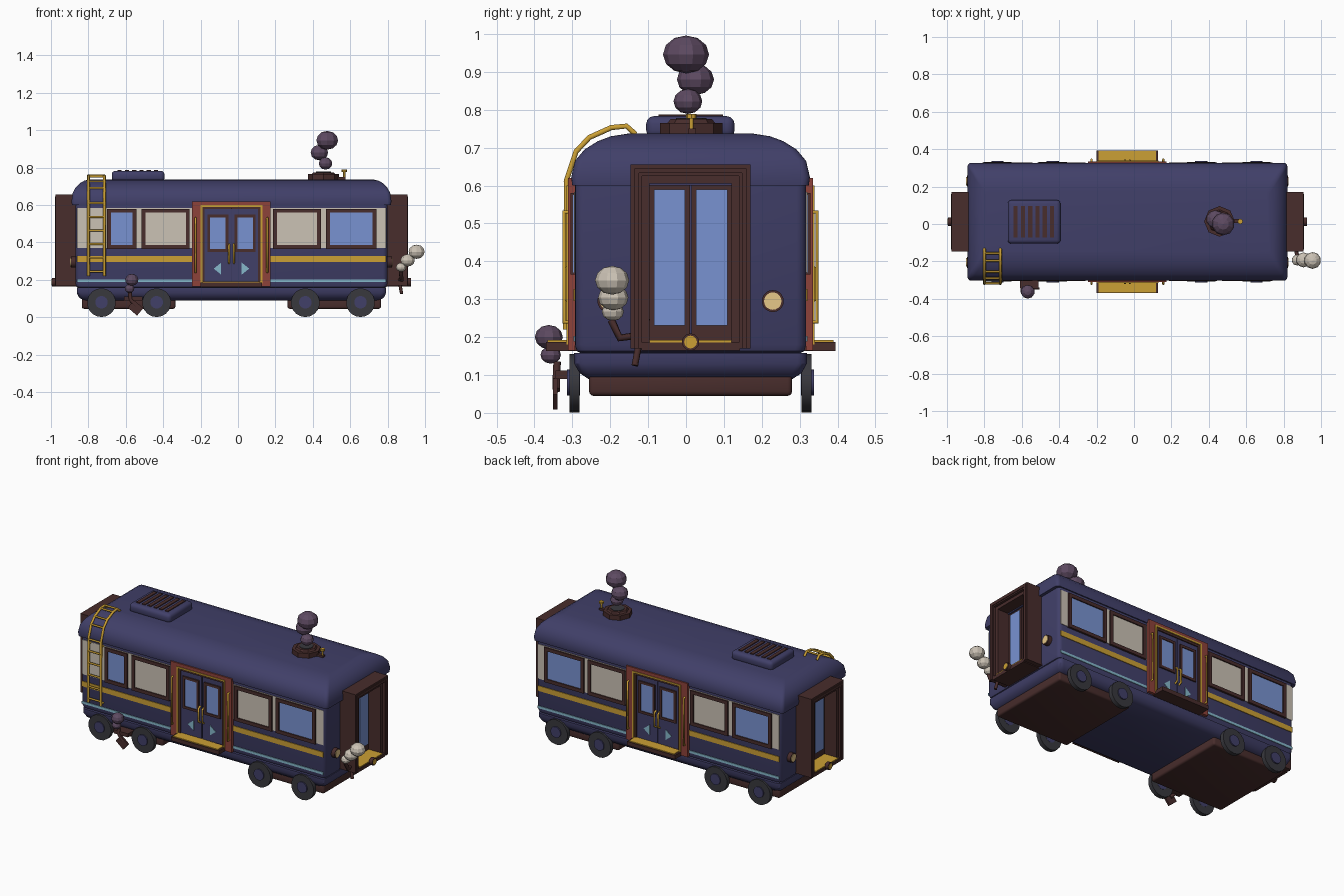
import bpy, bmesh, math
from mathutils import Matrix, Vector

cube = bpy.data.objects.get("Cube")
if cube:
    bpy.data.objects.remove(cube, do_unlink=True)


def material(name, *rgb):
    m = bpy.data.materials.new(name)
    m.use_nodes = True
    m.diffuse_color = (*rgb, 1)
    m.node_tree.nodes["Principled BSDF"].inputs["Base Color"].default_value = (*rgb, 1)
    return m


NAVY = material("navy paint", 0.052, 0.05, 0.14)
GOLD = material("gold", 0.6, 0.35, 0.035)
CREAM = material("cream", 0.6, 0.54, 0.46)
GLASS = material("blue glass", 0.19, 0.29, 0.64)
BROWN = material("dark brown", 0.065, 0.026, 0.025)
RED = material("brick red", 0.27, 0.055, 0.042)
SMOKE = material("purple smoke", 0.11, 0.068, 0.12)
TYRE = material("tyre grey", 0.04, 0.04, 0.048)
SKY = material("pale blue", 0.24, 0.48, 0.6)
LAMP = material("lamp yellow", 0.8, 0.58, 0.25)

CX, CY = -0.035, 0.012      # centre of the carriage
HALF_X, HALF_Y = 0.84, 0.305
X, Y, Z = Vector((1, 0, 0)), Vector((0, 1, 0)), Vector((0, 0, 1))


def finish(name, bm, mat, smooth=False):
    bmesh.ops.recalc_face_normals(bm, faces=bm.faces)
    me = bpy.data.meshes.new(name)
    bm.to_mesh(me)
    bm.free()
    me.materials.append(mat)
    ob = bpy.data.objects.new(name, me)
    bpy.context.collection.objects.link(ob)
    if smooth:
        bpy.ops.object.select_all(action='DESELECT')
        ob.select_set(True)
        bpy.context.view_layer.objects.active = ob
        bpy.ops.object.shade_smooth_by_angle(angle=math.radians(35))
    return ob


def boxes(name, mat, *bounds, bevel=0):
    bm = bmesh.new()
    for x0, x1, y0, y1, z0, z1 in bounds:
        size = Matrix.Diagonal((abs(x1 - x0), abs(y1 - y0), abs(z1 - z0), 1))
        mid = Matrix.Translation(((x0 + x1) / 2, (y0 + y1) / 2, (z0 + z1) / 2))
        bmesh.ops.create_cube(bm, size=1, matrix=mid @ size)
    if bevel:
        bmesh.ops.bevel(bm, geom=bm.edges[:], offset=bevel, segments=3, profile=0.5, affect='EDGES')
    return finish(name, bm, mat, bevel > 0)


def disc(name, mat, centre, axis, radius, depth, sides=20, radius2=None):
    bm = bmesh.new()
    mtx = Matrix.Translation(centre) @ axis.to_track_quat('Z', 'Y').to_matrix().to_4x4()
    bmesh.ops.create_cone(bm, cap_ends=True, segments=sides, radius1=radius,
                          radius2=radius if radius2 is None else radius2, depth=depth, matrix=mtx)
    return finish(name, bm, mat, sides > 8)


def tube(name, mat, radius, *paths):
    cu = bpy.data.curves.new(name, 'CURVE')
    cu.dimensions, cu.bevel_depth, cu.bevel_resolution, cu.use_fill_caps = '3D', radius, 1, True
    for path in paths:
        sp = cu.splines.new('POLY')
        sp.points.add(len(path) - 1)
        for point, co in zip(sp.points, path):
            point.co = (*co, 1)
    temp = bpy.data.objects.new(name, cu)
    me = bpy.data.meshes.new_from_object(temp)
    bpy.data.objects.remove(temp)
    bm = bmesh.new()
    bm.from_mesh(me)
    return finish(name, bm, mat)


def loft(name, mat, levels, corner):
    """Stack of rounded rectangles given as height, half length, half width."""
    bm, rings = bmesh.new(), []
    for z, hx, hy in levels:
        ring = []
        for i, (sx, sy) in enumerate(((1, 1), (-1, 1), (-1, -1), (1, -1))):
            for k in range(5):
                a = math.pi / 2 * (i + k / 4)
                ring.append(bm.verts.new((CX + sx * (hx - corner) + corner * math.cos(a),
                                          CY + sy * (hy - corner) + corner * math.sin(a), z)))
        rings.append(ring)
    n = len(rings[0])
    for a, b in zip(rings, rings[1:]):
        for i in range(n):
            bm.faces.new((a[i], a[(i + 1) % n], b[(i + 1) % n], b[i]))
    bm.faces.new(rings[0])
    bm.faces.new(rings[-1])
    return finish(name, bm, mat, True)


def puff(name, mat, x, y, z, r, rz):
    bm = bmesh.new()
    bmesh.ops.create_uvsphere(bm, u_segments=10, v_segments=6, radius=1,
                              matrix=Matrix.Translation((x, y, z)) @ Matrix.Diagonal((r, r, rz, 1)))
    finish(name, bm, mat)


# Carriage shell
loft("body", NAVY, [(0.155, 0.815, 0.285), (0.163, 0.828, 0.3), (0.18, 0.835, HALF_Y),
                    (0.62, 0.835, HALF_Y)], 0.025)
loft("skirt", NAVY, [(0.09, 0.79, 0.27), (0.105, 0.815, 0.293), (0.13, 0.827, 0.307), (0.158, 0.827, 0.307)], 0.025)
roof_steps = ((0.6, 0.003), (0.622, 0), (0.665, 0.01), (0.695, 0.035), (0.717, 0.07), (0.73, 0.105), (0.737, 0.15))
loft("roof", NAVY, [(z, 0.855 - 0.65 * i, 0.315 - i) for z, i in roof_steps], 0.02)

# Both long sides
for s, side in ((-1, "front"), (1, "back")):
    wall = CY + s * HALF_Y

    def plates(name, mat, depth, *rects, lift=0):
        boxes(f"{side}_{name}", mat, *[(a, b, wall + s * lift, wall + s * (lift + depth), c, d)
                                       for a, b, c, d in rects])

    def frame(name, mat, depth, x0, x1, z0, z1, w, lift=0):
        plates(name, mat, depth, (x0, x0 + w, z0, z1), (x1 - w, x1, z0, z1),
               (x0 + w, x1 - w, z0, z0 + w), (x0 + w, x1 - w, z1 - w, z1), lift=lift)

    for end, x0, x1 in (("right", -0.86, -0.245), ("left", 0.175, 0.79)):
        plates(end + "_cream_band", CREAM, 0.003, (x0, x1, 0.37, 0.583))
        plates(end + "_gold_stripe", GOLD, 0.004, (x0, x1, 0.295, 0.327))
        plates(end + "_blue_stripe", SKY, 0.004, (x0, x1, 0.188, 0.203))
    outer = -0.7 if s < 0 else -0.81
    for i, (x0, x1, pane) in enumerate(((outer, -0.543, GLASS), (-0.515, -0.258, CREAM),
                                        (0.187, 0.443, CREAM), (0.47, 0.74, GLASS))):
        plates(f"window_{i}", pane, 0.005, (x0, x1, 0.37, 0.575))
        frame(f"window_frame_{i}", BROWN, 0.012, x0, x1, 0.365, 0.58, 0.021)

    # Double side door
    plates("door_surround", RED, 0.018, (-0.245, -0.198, 0.165, 0.62), (0.128, 0.175, 0.165, 0.62),
           (-0.198, 0.128, 0.59, 0.62))
    frame("door_gold_trim", GOLD, 0.022, -0.2, 0.13, 0.18, 0.6, 0.01)
    frame("door_inner_frame", BROWN, 0.015, -0.19, 0.12, 0.18, 0.59, 0.012)
    for d, leaf in ((-1, "right"), (1, "left")):
        mid = CX + d * 0.073
        plates(leaf + "_door", NAVY, 0.008, (mid - 0.07, mid + 0.07, 0.19, 0.58))
        plates(leaf + "_door_glass", GLASS, 0.003, (mid - 0.045, mid + 0.045, 0.365, 0.535), lift=0.008)
        frame(leaf + "_door_frame", BROWN, 0.008, mid - 0.056, mid + 0.056, 0.35, 0.548, 0.015, lift=0.008)
        bm = bmesh.new()
        tri = [(mid + d * 0.022, 0.26), (mid - d * 0.018, 0.292), (mid - d * 0.018, 0.228)]
        bm.faces.new([bm.verts.new((x, wall + s * 0.011, z)) for x, z in tri])
        ext = bmesh.ops.extrude_face_region(bm, geom=bm.faces[:])
        bmesh.ops.translate(bm, vec=(0, -s * 0.006, 0), verts=[v for v in ext["geom"] if isinstance(v, bmesh.types.BMVert)])
        finish(f"{side}_{leaf}_door_arrow", bm, SKY)
        hx = CX + d * 0.013
        tube(f"{side}_{leaf}_door_handle", GOLD, 0.006,
             [(hx, wall + s * o, z) for o, z in ((0.005, 0.29), (0.024, 0.3), (0.024, 0.38), (0.005, 0.39))])
        rx = CX + d * 0.192
        tube(f"{side}_{leaf}_handrail", GOLD, 0.006,
             [(rx, wall + s * o, z) for o, z in ((0.01, 0.24), (0.029, 0.24), (0.029, 0.53), (0.01, 0.53))])
    boxes(side + "_step", BROWN, (-0.2, 0.128, wall - s * 0.01, wall + s * 0.077, 0.163, 0.187))
    boxes(side + "_step_tread", GOLD, (-0.19, 0.118, wall, wall + s * 0.072, 0.186, 0.192))

    # Wheels
    for i, x in enumerate((-0.73, -0.435, 0.36, 0.655)):
        disc(f"{side}_wheel_{i}", TYRE, (x, CY + s * 0.306, 0.078), Y, 0.077, 0.026, 18)
        disc(f"{side}_hub_{i}", NAVY, (x, CY + s * 0.309, 0.08), Y, 0.034, 0.034, 14)

# Both ends: gangway, doors, lamps and coupler
for e, end in ((1, "left"), (-1, "right")):
    def at(o):
        return CX + e * (HALF_X + o)

    def end_boxes(name, mat, o0, o1, *rects, bevel=0):
        boxes(f"{end}_{name}", mat, *[(at(o0), at(o1), CY + a, CY + b, c, d) for a, b, c, d in rects], bevel=bevel)

    def arch(name, o1, w, h, t):
        end_boxes(name, BROWN, -0.02, o1, (-w, -w + t, 0.17, h), (w - t, w, 0.17, h), (-w + t, w - t, h - t, h))

    arch("gangway_outer", 0.1, 0.158, 0.655, 0.03)
    arch("gangway_lip", 0.104, 0.148, 0.645, 0.012)
    arch("gangway_inner", 0.085, 0.13, 0.628, 0.022)
    end_boxes("gangway_sill", BROWN, -0.02, 0.1, (-0.13, 0.13, 0.165, 0.186))
    end_boxes("gangway_floor", GOLD, -0.01, 0.098, (-0.108, 0.108, 0.185, 0.192))
    end_boxes("end_doors", BROWN, -0.02, 0.004, (-0.11, -0.002, 0.187, 0.61), (0.002, 0.11, 0.187, 0.61))
    end_boxes("end_door_glass", GLASS, 0, 0.009, (-0.097, -0.014, 0.23, 0.59), (0.014, 0.097, 0.23, 0.59))
    disc(end + "_coupler", BROWN, (at(0.108), CY, 0.187), X, 0.023, 0.022, 12)
    disc(end + "_coupler_cap", GOLD, (at(0.118), CY, 0.187), X, 0.017, 0.006, 12)
    for s in (-1, 1):
        disc(f"{end}_lamp_rim_{s}", BROWN, (at(0.004), CY + s * 0.217, 0.295), X, 0.029, 0.03)
        disc(f"{end}_lamp_{s}", LAMP, (at(0.017), CY + s * 0.217, 0.295), X, 0.023, 0.01)
    # Bogie under this end
    boxes(end + "_bogie", BROWN, (CX + e * 0.3, CX + e * 0.8, CY - 0.268, CY + 0.268, 0.045, 0.1), bevel=0.012)

# Ladder bent over the roof edge
curve_over = [(-0.318, 0.22), (-0.315, 0.615), (-0.29, 0.69), (-0.255, 0.727), (-0.197, 0.753), (-0.157, 0.757), (-0.133, 0.735)]
LX0, LX1 = -0.8, -0.715
tube("ladder_rails", GOLD, 0.008, *[[(x, y, z) for y, z in curve_over] for x in (LX0, LX1)])
rungs = [(-0.317, 0.245 + 0.073 * i) for i in range(6)] + curve_over[2:6]
tube("ladder_rungs", GOLD, 0.006, *[[(LX0, y, z), (LX1, y, z)] for y, z in rungs])
tube("ladder_brackets", GOLD, 0.006, *[[(x, -0.316, z), (x, -0.285, z)] for x in (LX0, LX1) for z in (0.23, 0.58)])

# Roof vent with slats
boxes("roof_vent", NAVY, (-0.675, -0.393, -0.105, 0.128, 0.725, 0.783), bevel=0.02)
boxes("vent_slats", BROWN, *[(x - 0.011, x + 0.011, -0.073, 0.097, 0.77, 0.788)
                             for x in [-0.633 + 0.039 * i for i in range(6)]])

# Chimney, whistle and smoke
chimney = (0.457, 0.014)
disc("chimney_base", BROWN, (*chimney, 0.748), Z, 0.082, 0.035, 8)
disc("chimney_collar", BROWN, (*chimney, 0.768), Z, 0.066, 0.014, 8, 0.055)
disc("chimney_mouth", TYRE, (*chimney, 0.774), Z, 0.04, 0.008, 8)
boxes("whistle_bracket", BROWN, (0.52, 0.575, 0.006, 0.026, 0.735, 0.75))
tube("whistle", GOLD, 0.006, [(0.568, 0.014, 0.735), (0.568, 0.014, 0.785)])
disc("whistle_cap", GOLD, (0.568, 0.014, 0.783), Z, 0.014, 0.012, 8)
puff("chimney_smoke_low", SMOKE, 0.468, 0.005, 0.822, 0.038, 0.033)
puff("chimney_smoke_mid", SMOKE, 0.435, 0.025, 0.88, 0.049, 0.041)
puff("chimney_smoke_top", SMOKE, 0.477, 0.0, 0.946, 0.061, 0.05)

# Steam pipe at the left end
tube("steam_pipe", BROWN, 0.011, [(0.87, -0.197, 0.245), (0.875, -0.175, 0.198), (0.86, -0.12, 0.205), (0.84, -0.105, 0.25)])
tube("steam_pipe_drain", BROWN, 0.009, [(0.86, -0.12, 0.205), (0.875, -0.135, 0.125)])
puff("steam_low", CREAM, 0.872, -0.193, 0.267, 0.029, 0.024)
puff("steam_mid", CREAM, 0.907, -0.192, 0.304, 0.04, 0.033)
puff("steam_top", CREAM, 0.955, -0.195, 0.35, 0.045, 0.038)

# Exhaust low on the front side
tube("exhaust_pipe", BROWN, 0.011, [(-0.578, -0.34, 0.135), (-0.575, -0.342, 0.095), (-0.545, -0.342, 0.06)])
boxes("exhaust_bracket", BROWN, (-0.61, -0.51, -0.345, -0.28, 0.09, 0.112))
flap = boxes("exhaust_flap", BROWN, (-0.033, 0.033, -0.006, 0.006, -0.026, 0.026))
flap.location, flap.rotation_euler = (-0.548, -0.345, 0.05), (0, math.radians(40), 0)
puff("exhaust_smoke_low", SMOKE, -0.58, -0.357, 0.153, 0.027, 0.023)
puff("exhaust_smoke_top", SMOKE, -0.568, -0.362, 0.2, 0.037, 0.032)
